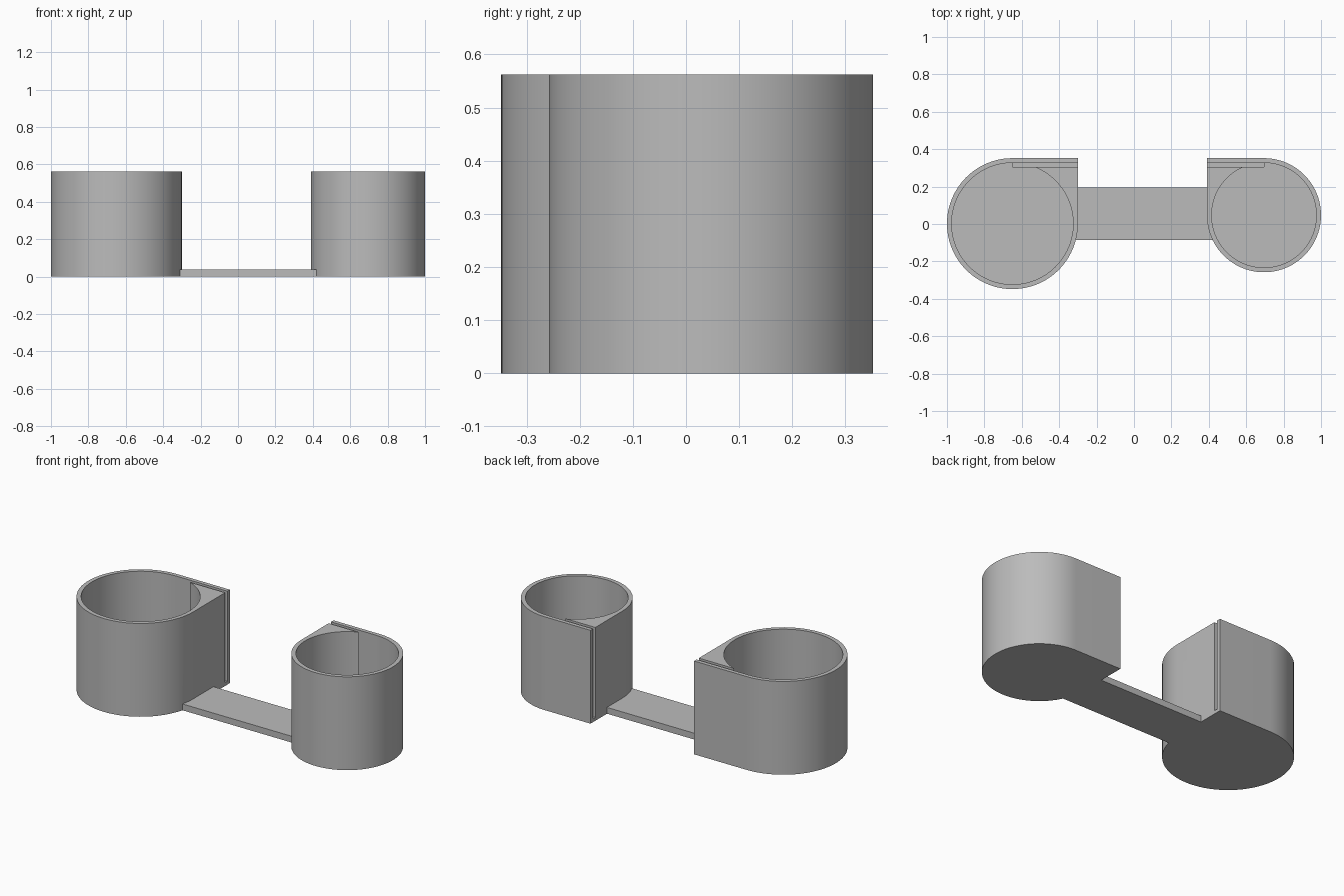
import bpy
import bmesh
from math import cos, sin, pi, radians

cube = bpy.data.objects.get("Cube")
if cube:
    bpy.data.objects.remove(cube, do_unlink=True)

HEIGHT, FLOOR, SLOT_FLOOR = 0.562, 0.038, 0.02
WALL, BACK = 0.025, 0.352
STEPS = 72

grey = bpy.data.materials.new("plain grey")
grey.use_nodes = True
colour = (0.5, 0.5, 0.5, 1)
grey.diffuse_color = colour
grey.node_tree.nodes["Principled BSDF"].inputs["Base Color"].default_value = colour


def prism(name, outline, low, high):
    """Extrude a flat outline between two heights."""
    bm = bmesh.new()
    base = bm.faces.new([bm.verts.new((x, y, low)) for x, y in outline])
    top = bmesh.ops.extrude_face_region(bm, geom=[base])["geom"]
    moved = [v for v in top if isinstance(v, bmesh.types.BMVert)]
    bmesh.ops.translate(bm, verts=moved, vec=(0, 0, high - low))
    bmesh.ops.recalc_face_normals(bm, faces=bm.faces)
    mesh = bpy.data.meshes.new(name)
    bm.to_mesh(mesh)
    bm.free()
    mesh.materials.append(grey)
    obj = bpy.data.objects.new(name, mesh)
    bpy.context.collection.objects.link(obj)
    return obj


def arc(cx, cy, r, start, end, steps):
    return [(cx + r * cos(start + (end - start) * i / steps),
             cy + r * sin(start + (end - start) * i / steps))
            for i in range(steps + 1)]


def rectangle(x0, x1, y0, y1):
    return [(x0, y0), (x1, y0), (x1, y1), (x0, y1)]


def combine(target, other, operation):
    """Apply a boolean and discard the helper."""
    mod = target.modifiers.new("boolean", "BOOLEAN")
    mod.operation, mod.solver, mod.object = operation, "EXACT", other
    bpy.context.view_layer.objects.active = target
    bpy.ops.object.modifier_apply(modifier=mod.name)
    bpy.data.objects.remove(other, do_unlink=True)


# Flat bridge joining the two cups
holder = prism("double_cup_holder", rectangle(-0.38, 0.48, -0.085, 0.195), 0, FLOOR)

# Each cup: centre x, radius, and side its square corner points to
cups = [(-0.65, 0.35, 1), (0.695, 0.305, -1)]
for cx, r, side in cups:
    cy = BACK - r
    # Round body with a square corner at the back inner side
    points = arc(0, cy, r, pi / 2, 2 * pi, STEPS) + [(r, BACK)]
    combine(holder, prism("cup_body", [(cx + side * x, y) for x, y in points],
                          0, HEIGHT), "UNION")

for cx, r, side in cups:
    cy = BACK - r
    # Round cavity
    hole = arc(cx, cy, r - WALL, 0, 2 * pi, STEPS + 24)[:-1]
    combine(holder, prism("cavity_cutter", hole, FLOOR, 1), "DIFFERENCE")
    # Narrow slot through the corner, open at the top and inner end
    x0, x1 = sorted((cx, cx + side * (r + 0.05)))
    combine(holder, prism("slot_cutter", rectangle(x0, x1, 0.306, 0.328),
                          SLOT_FLOOR, 1), "DIFFERENCE")

bpy.ops.object.select_all(action="DESELECT")
holder.select_set(True)
bpy.context.view_layer.objects.active = holder
bpy.ops.object.shade_smooth_by_angle(angle=radians(30))
